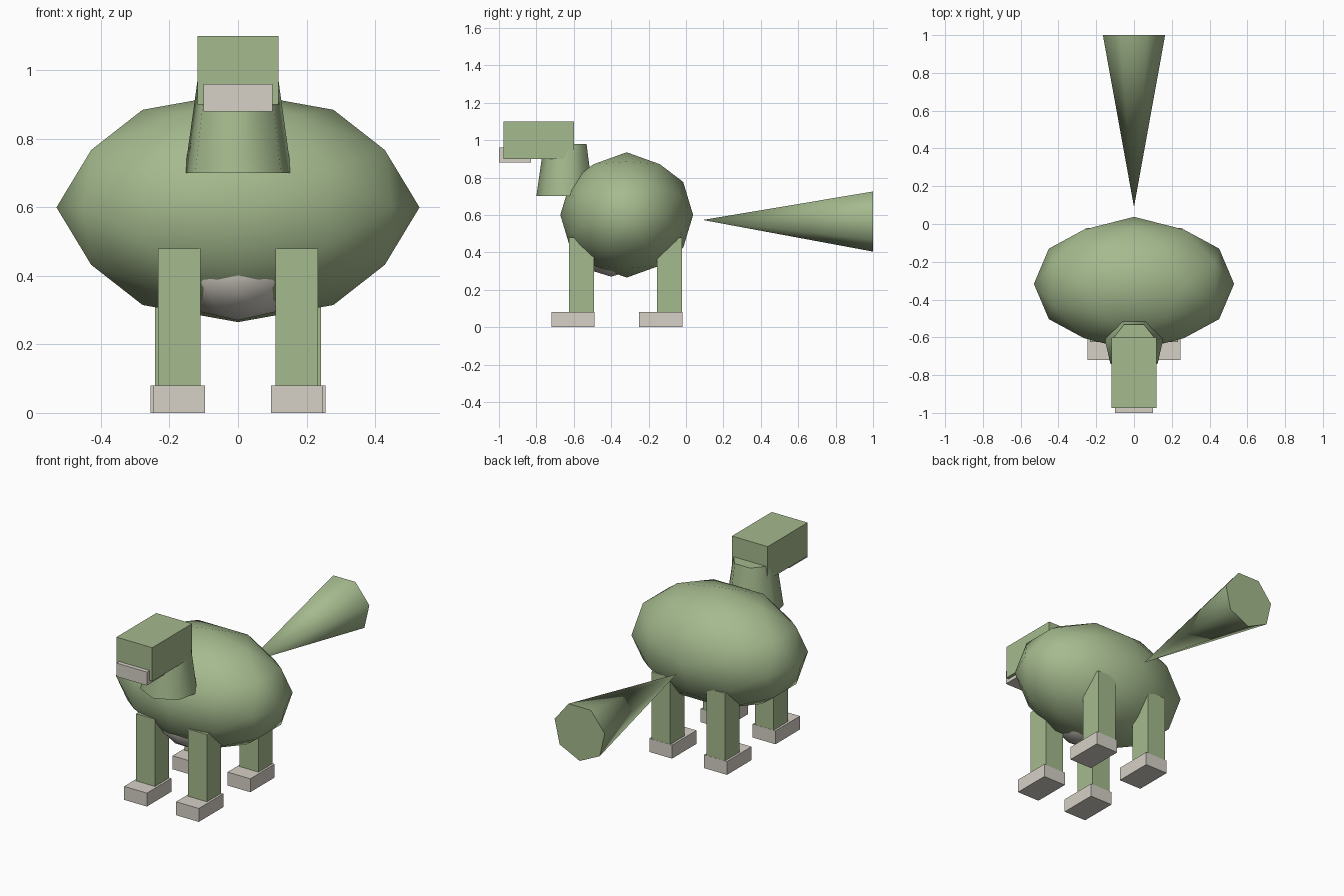
import bpy, bmesh, math
from mathutils import Vector, Matrix

if "Cube" in bpy.data.objects:
    bpy.data.objects.remove(bpy.data.objects["Cube"])


def material(name, color):
    m = bpy.data.materials.new(name)
    m.diffuse_color = (*color, 1)
    m.use_nodes = True
    m.node_tree.nodes["Principled BSDF"].inputs["Base Color"].default_value = m.diffuse_color
    return m


GREEN = material("sage green", (0.376, 0.491, 0.27))
BEIGE = material("warm beige", (0.672, 0.638, 0.571))


def finish(name, bm, mat, smooth=False):
    bmesh.ops.recalc_face_normals(bm, faces=bm.faces)
    mesh = bpy.data.meshes.new(name)
    bm.to_mesh(mesh)
    bm.free()
    mesh.materials.append(mat)
    obj = bpy.data.objects.new(name, mesh)
    bpy.context.collection.objects.link(obj)
    if smooth:
        bpy.ops.object.select_all(action='DESELECT')
        bpy.context.view_layer.objects.active = obj
        obj.select_set(True)
        bpy.ops.object.shade_smooth_by_angle(angle=math.radians(60))
    return obj


def box(name, lo, hi, mat):
    lo, hi = Vector(lo), Vector(hi)
    bm = bmesh.new()
    bmesh.ops.create_cube(bm, size=1, matrix=Matrix.Translation((lo + hi) / 2)
                          @ Matrix.Diagonal((*(hi - lo), 1)))
    return finish(name, bm, mat)


def ball(name, center, radii, mat):
    """80-face icosphere with its two-fold axes along x, y and z."""
    phi = (1 + math.sqrt(5)) / 2
    seeds = [(1, 0, 0), (phi, 1, 0), (phi, phi - 1, 1)]
    points = set()
    for seed in seeds:
        s = Vector(seed).normalized()
        for k in range(3):
            p = [s[(i - k) % 3] for i in range(3)]
            for sx in (-1, 1):
                for sy in (-1, 1):
                    for sz in (-1, 1):
                        points.add(tuple(round(c, 5) + 0.0 for c in
                                         (p[0] * sx, p[1] * sy, p[2] * sz)))
    bm = bmesh.new()
    for p in sorted(points):
        bm.verts.new([c + q * r for c, q, r in zip(center, p, radii)])
    bmesh.ops.convex_hull(bm, input=bm.verts)
    return finish(name, bm, mat, True)


def cone(name, start, end, r1, r2, corner, mat):
    """Seven-sided taper whose first corner points along `corner`."""
    start, end, u = Vector(start), Vector(end), Vector(corner)
    v = (end - start).normalized().cross(u)
    bm = bmesh.new()
    rings = []
    for c, r in ((start, r1), (end, r2)):
        rings.append([bm.verts.new(c + (u * math.cos(a) + v * math.sin(a)) * r)
                      for a in (math.tau * i / 7 for i in range(7))])
        bm.faces.new(rings[-1])
    for i in range(7):
        j = (i + 1) % 7
        bm.faces.new((rings[0][i], rings[0][j], rings[1][j], rings[1][i]))
    bmesh.ops.remove_doubles(bm, verts=bm.verts, dist=1e-5)
    return finish(name, bm, mat, True)


# Torso and pale underside
ball("body", (0, -0.317, 0.6), (0.53, 0.355, 0.335), GREEN)
ball("belly", (0, -0.40, 0.43), (0.2, 0.2, 0.16), BEIGE)

# Neck, head and muzzle
cone("neck", (0, -0.64, 0.70), (0, -0.64, 0.98), 0.16, 0.12, (0, -1, 0), GREEN)
box("head", (-0.118, -0.975, 0.90), (0.118, -0.60, 1.10), GREEN)
box("muzzle", (-0.10, -1.0, 0.88), (0.10, -0.83, 0.96), BEIGE)

# Tail, widening towards its end
cone("tail", (0, 0.09, 0.573), (0, 1.0, 0.573), 0, 0.169, (0, 0, -1), GREEN)

# Legs and feet
for end, x, y in (("front", 0.171, -0.49), ("back", 0.181, -0.02)):
    for side, s in (("left", -1), ("right", 1)):
        c = x * s
        box(f"{end}_{side}_leg", (c - 0.062, y - 0.135, 0.06),
            (c + 0.062, y - 0.001, 0.48), GREEN)
        box(f"{end}_{side}_foot", (c - 0.075, y - 0.23, 0),
            (c + 0.075, y, 0.08), BEIGE)
